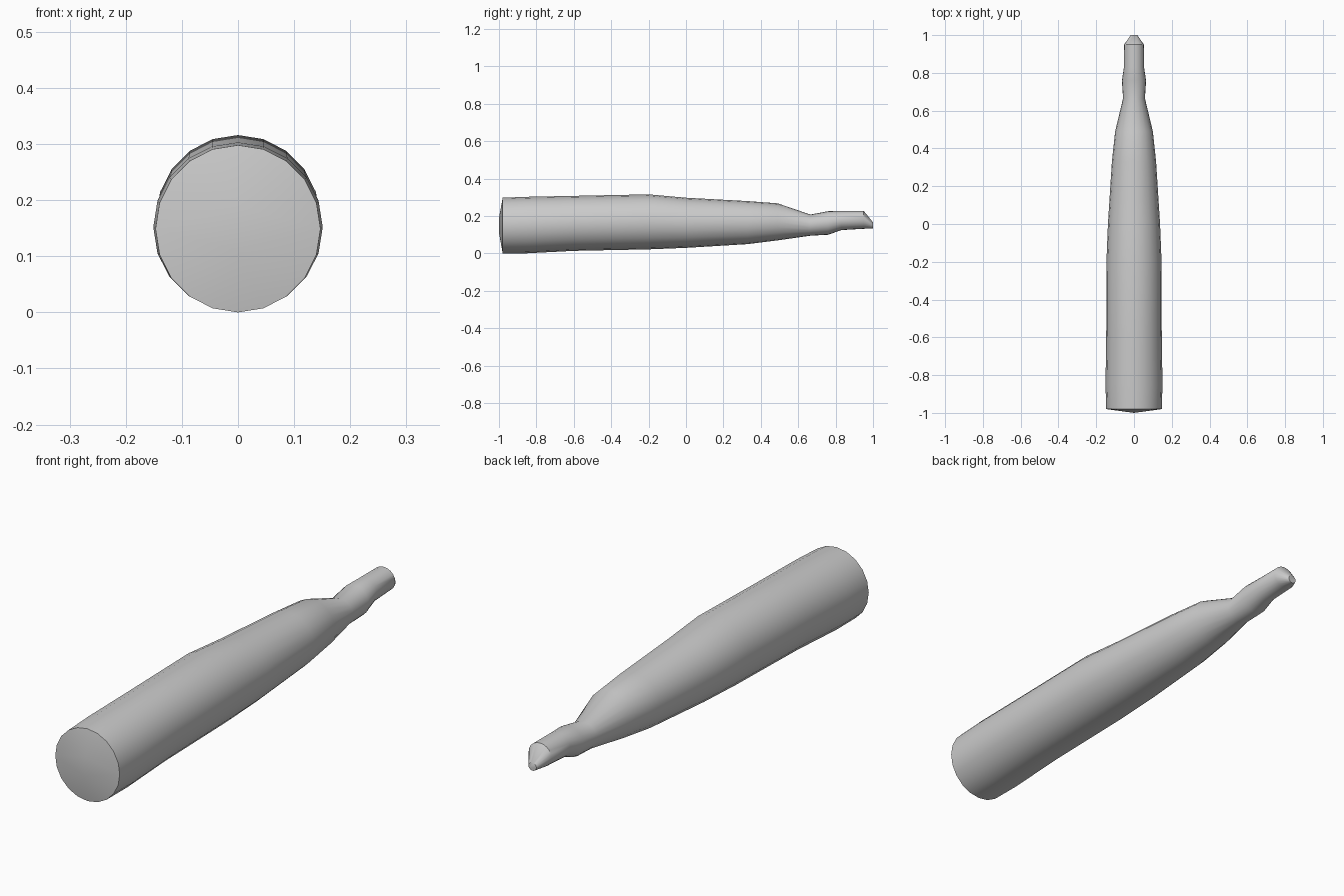
import bpy, bmesh
from math import sin, cos, tau, radians

if "Cube" in bpy.data.objects:
    bpy.data.objects.remove(bpy.data.objects["Cube"])

SIDES = 20
# Cross-sections: y, bottom z, top z, half width
SECTIONS = [
    (-0.98, 0.000, 0.298, 0.147),
    (-0.85, 0.001, 0.303, 0.151),
    (-0.60, 0.014, 0.308, 0.147),
    (-0.20, 0.022, 0.316, 0.146),
    (0.00, 0.030, 0.298, 0.138),
    (0.33, 0.050, 0.280, 0.117),
    (0.49, 0.070, 0.268, 0.100),
    (0.665, 0.095, 0.208, 0.058),
    (0.76, 0.100, 0.226, 0.064),
    (0.83, 0.125, 0.228, 0.053),
    (0.95, 0.132, 0.228, 0.052),
    (1.00, 0.133, 0.166, 0.018),
]

# Lofted tapering body
bm = bmesh.new()
rings = []
for y, z0, z1, w in SECTIONS:
    rings.append([bm.verts.new((w * sin(tau * i / SIDES), y,
                                (z0 + z1) / 2 + (z1 - z0) / 2 * cos(tau * i / SIDES)))
                  for i in range(SIDES)])
for a, b in zip(rings, rings[1:]):
    for i in range(SIDES):
        j = (i + 1) % SIDES
        bm.faces.new((a[i], a[j], b[j], b[i]))

# Flat narrow tip
bm.faces.new(rings[-1])

# Front cap, slightly bulged to a short vertical ridge
upper = bm.verts.new((0, -1, 0.19))
lower = bm.verts.new((0, -1, 0.11))
first = rings[0]
quarter = SIDES // 4
for i in range(SIDES):
    centre = lower if quarter <= i < 3 * quarter else upper
    bm.faces.new((first[i], first[(i + 1) % SIDES], centre))
bm.faces.new((first[quarter], upper, lower))
bm.faces.new((first[3 * quarter], lower, upper))
bmesh.ops.recalc_face_normals(bm, faces=bm.faces)

mesh = bpy.data.meshes.new("tapered_body")
bm.to_mesh(mesh)
bm.free()
body = bpy.data.objects.new("tapered_body", mesh)
bpy.context.collection.objects.link(body)

# Smooth sides with crisp end rims
bpy.context.view_layer.objects.active = body
body.select_set(True)
bpy.ops.object.shade_smooth_by_angle(angle=radians(40))
